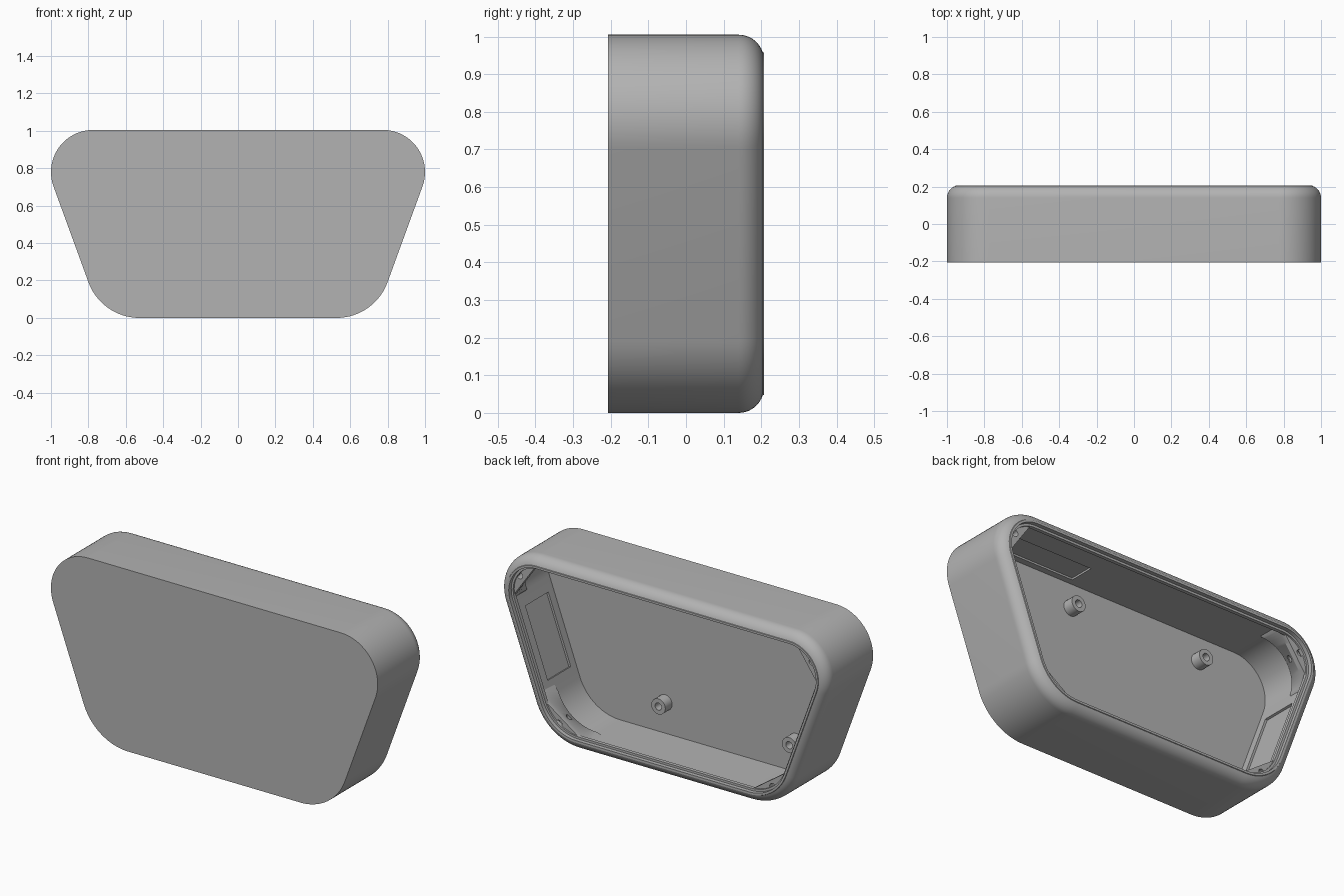
import bpy, bmesh
from math import sin, cos, pi, radians
from mathutils import Vector, Matrix

cube = bpy.data.objects.get("Cube")
if cube:
    bpy.data.objects.remove(cube, do_unlink=True)

grey = bpy.data.materials.new("plain grey")
grey.use_nodes = True
grey.diffuse_color = (0.45, 0.45, 0.45, 1)
grey.node_tree.nodes["Principled BSDF"].inputs["Base Color"].default_value = grey.diffuse_color

FRONT, BACK, FLOOR, WALL = -0.207, 0.207, -0.175, 0.03
# Corner arcs: centre x, centre z, radius, start angle, end angle, screw distance
CORNERS = [(0.775, 0.78, 0.225, -20, 90, 0.145), (-0.775, 0.78, 0.225, 90, 200, 0.145),
           (-0.527, 0.29, 0.29, 200, 270, 0.22), (0.527, 0.29, 0.29, 270, 340, 0.22)]


def arc(cx, cz, r, start, end, steps=20):
    angles = [radians(start + (end - start) * i / steps) for i in range(steps + 1)]
    return [(cx + r * cos(a), cz + r * sin(a)) for a in angles]


def outline(offset):
    return [p for cx, cz, r, a, b, _ in CORNERS for p in arc(cx, cz, r - offset, a, b)]


def loft(name, sections):
    """Skin a list of (outline, y) rings and close both ends."""
    bm = bmesh.new()
    rings = [[bm.verts.new((x, y, z)) for x, z in pts] for pts, y in sections]
    n = len(rings[0])
    for a, b in zip(rings, rings[1:]):
        for i in range(n):
            j = (i + 1) % n
            bm.faces.new((a[i], a[j], b[j], b[i]))
    bm.faces.new(rings[0])
    bm.faces.new(rings[-1])
    bmesh.ops.remove_doubles(bm, verts=bm.verts, dist=0.0002)
    bmesh.ops.recalc_face_normals(bm, faces=bm.faces)
    mesh = bpy.data.meshes.new(name)
    bm.to_mesh(mesh)
    bm.free()
    obj = bpy.data.objects.new(name, mesh)
    bpy.context.collection.objects.link(obj)
    mesh.materials.append(grey)
    return obj


def rod(name, x, z, r, y0, y1):
    circle = arc(x, z, r, 0, 345, 23)
    return loft(name, [(circle, y0), (circle, y1)])


def box(name, centre, size, tilt=0):
    w, d, h = (s / 2 for s in size)
    rect = [(-w, -h), (w, -h), (w, h), (-w, h)]
    obj = loft(name, [(rect, -d), (rect, d)])
    obj.data.transform(Matrix.Translation(centre) @ Matrix.Rotation(radians(tilt), 4, "Y"))
    return obj


def upright(name, half_length, r, centre, z0, z1):
    """Rounded slot prism standing along z."""
    pts = arc(half_length, 0, r, -90, 90, 10) + arc(-half_length, 0, r, 90, 270, 10)
    obj = loft(name, [(pts, z0), (pts, z1)])
    obj.data.transform(Matrix.Translation((*centre, 0)) @ Matrix.Rotation(pi / 2, 4, "X")
                       @ Matrix.Scale(-1, 4, (0, 1, 0)))
    obj.data.flip_normals()
    return obj


def cut(obj, cutters):
    bpy.context.view_layer.objects.active = obj
    for c in cutters:
        mod = obj.modifiers.new("cut", "BOOLEAN")
        mod.object, mod.operation, mod.solver = c, "DIFFERENCE", "EXACT"
        bpy.ops.object.modifier_apply(modifier=mod.name)
        bpy.data.objects.remove(c, do_unlink=True)


def smooth(obj):
    bpy.ops.object.select_all(action="DESELECT")
    obj.select_set(True)
    bpy.context.view_layer.objects.active = obj
    bpy.ops.object.shade_smooth_by_angle(angle=radians(30))


# Housing: flat front, rounded back edge, stepped lip and hollow inside
R = 0.067
sections = [(0, FRONT)]
sections += [(R * (1 - cos(radians(a))), BACK - R + R * sin(radians(a))) for a in range(0, 73, 8)]
sections += [(0.048, BACK), (0.06, BACK), (0.06, 0.185), (0.072, 0.185), (0.072, 0.165),
             (WALL, 0.12), (WALL, FLOOR)]
housing = loft("housing", [(outline(o), y) for o, y in sections])

cutters = [upright("slot_rim", 0.041, 0.03, (-0.445, -0.06), 0.995, 1.05),
           upright("slot_cutter", 0.041, 0.021, (-0.445, -0.06), 0.9, 1.05),
           upright("dimple_cutter", 0.0005, 0.042, (0.12, -0.065), 0.93, 0.99),
           box("top_pocket", (0.5, -0.07, 0.96), (0.46, 0.14, 0.05))]
# Shallow pockets inside the sloping walls
for side in (-1, 1):
    cutters.append(box("side_pocket", (side * 0.857, -0.03, 0.46), (0.04, 0.2, 0.4), side * 20))
cut(housing, cutters)
smooth(housing)

# Corner screw tabs, tapering down into the wall
for (cx, cz, r, a, b, d), name in zip(CORNERS, ("top_left", "top_right", "bottom_right", "bottom_left")):
    mid = radians((a + b) / 2)
    axis = Vector((cos(mid), sin(mid)))
    centre = Vector((cx, cz))
    half = radians((b - a) / 2)
    chord = d - 0.04
    reach = max(0, ((r - WALL) * cos(half) - chord) / sin(half))

    def tab(offset):
        pts = [Vector(p) for p in arc(cx, cz, r - offset, a, b)]
        t0, t1 = (Vector((-sin(radians(t)), cos(radians(t)))) for t in (a, b))
        return [pts[0] - t0 * reach] + pts + [pts[-1] + t1 * reach]

    top = tab(0.025)
    # Lower ring slides every point out to the wall so the underside slopes
    wall = [p + (q - p) * 0.5 for p, q in zip(tab(0.025), tab(0.02))]
    back = [wall[0] * 0.5 + wall[-1] * 0.5]
    inner = [q * 0.93 + centre * 0.07 for q in reversed(wall[1:-1])]
    flat = [wall[0].lerp(wall[-1], 1 - (i + 1) / (len(inner) + 1)) for i in range(len(inner))]
    obj = loft(name + "_screw_tab", [(top + flat, 0.176), (top + flat, 0.15), (wall + inner, 0.03)])
    spot = centre + axis * d
    cut(obj, [rod("screw_hole", spot.x, spot.y, 0.018, 0.08, 0.3)])
    smooth(obj)

# Hollow mounting posts on the inside of the front
for x in (-0.55, 0.25):
    for z in (0.2, 0.84):
        post = rod("mounting_post", x, z, 0.043, FLOOR - 0.01, -0.115)
        cut(post, [rod("post_hole", x, z, 0.02, FLOOR + 0.005, 0)])
        smooth(post)
